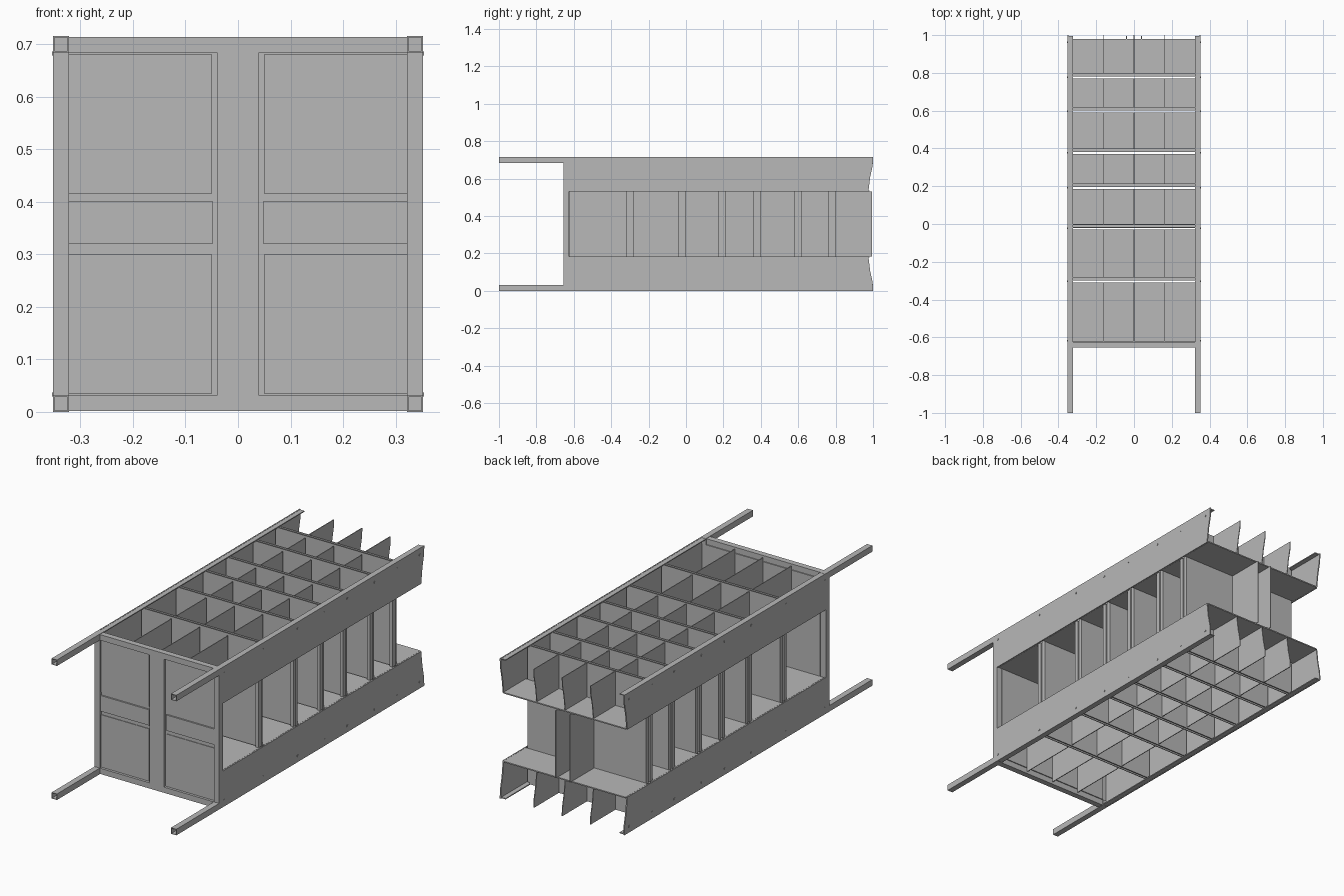
import bpy, bmesh

if "Cube" in bpy.data.objects:
    bpy.data.objects.remove(bpy.data.objects["Cube"], do_unlink=True)

steel = bpy.data.materials.new("grey_steel")
GREY = (0.48, 0.48, 0.48, 1)
steel.diffuse_color = GREY
steel.use_nodes = True
steel.node_tree.nodes["Principled BSDF"].inputs["Base Color"].default_value = GREY

HALF_W, HEIGHT, T = 0.352, 0.715, 0.006
DECK = 0.53                      # height of the upper tray floor
FRAME_Y = -0.655                 # front of the base frame
SHELVES = [-0.30, -0.02, 0.195, 0.38, 0.60, 0.78]
GAP = 0.01


def add_box(bm, x, y, z):
    made = bmesh.ops.create_cube(bm, size=1)["verts"]
    for v in made:
        v.co = [lo + (c + 0.5) * (hi - lo) for c, (lo, hi) in zip(v.co, (x, y, z))]
    return made


def add_sheet(bm, x, outline):
    """Extrude a (y, z) outline across the x range."""
    face = bm.faces.new([bm.verts.new((x[0], y, z)) for y, z in outline])
    out = bmesh.ops.extrude_face_region(bm, geom=[face])["geom"]
    bmesh.ops.translate(bm, vec=(x[1] - x[0], 0, 0),
                        verts=[g for g in out if isinstance(g, bmesh.types.BMVert)])


def finish(name, bm, flip_x=False, flip_z=False):
    """Mirror the part across the middle of the rack where asked, and store it."""
    for axis, on, centre in ((0, flip_x, 0), (2, flip_z, HEIGHT / 2)):
        if on:
            copy = bmesh.ops.duplicate(bm, geom=bm.verts[:] + bm.edges[:] + bm.faces[:])
            for g in copy["geom"]:
                if isinstance(g, bmesh.types.BMVert):
                    g.co[axis] = 2 * centre - g.co[axis]
    bmesh.ops.recalc_face_normals(bm, faces=bm.faces[:])
    mesh = bpy.data.meshes.new(name)
    bm.to_mesh(mesh)
    bm.free()
    mesh.materials.append(steel)
    obj = bpy.data.objects.new(name, mesh)
    bpy.context.collection.objects.link(obj)
    return obj


def end_profile(start, low, high):
    """Sheet outline whose open end leans outward."""
    return [(start, low), (0.975, low), (0.985, low + 0.08),
            (0.998, low + 0.14), (1.0, high), (start, high)]


# Square tube legs with hollow ends
bm = bmesh.new()
add_box(bm, (0.322, HALF_W), (-1, -0.62), (HEIGHT - 0.031, HEIGHT))
bm.normal_update()
end = [f for f in bm.faces if f.normal.y < -0.9]
bmesh.ops.inset_region(bm, faces=end, thickness=0.004)
pushed = bmesh.ops.extrude_face_region(bm, geom=end)["geom"]
bmesh.ops.translate(bm, vec=(0, 0.1, 0), verts=[g for g in pushed if isinstance(g, bmesh.types.BMVert)])
bmesh.ops.delete(bm, geom=end, context="FACES")
finish("legs", bm, True, True)

# Base frame: rails above and below, posts at the sides
bm = bmesh.new()
add_box(bm, (-0.322, 0.322), (FRAME_Y, -0.625), (HEIGHT - 0.031, HEIGHT - 0.002))
finish("base_rails", bm, flip_z=True)
bm = bmesh.new()
add_box(bm, (0.322, HALF_W), (FRAME_Y, -0.625), (0.031, HEIGHT - 0.031))
finish("base_posts", bm, flip_x=True)

# Base panel with its raised centre post and cross bars
bm = bmesh.new()
add_box(bm, (-0.322, 0.322), (-0.642, -0.62), (0.031, HEIGHT - 0.031))
finish("base_panel", bm)
bm = bmesh.new()
add_box(bm, (-0.04, 0.04), (FRAME_Y, -0.642), (0.031, HEIGHT - 0.031))
finish("base_centre_post", bm)
bm = bmesh.new()
add_box(bm, (0.048, 0.322), (-0.65, -0.642), (0.32, 0.40))
finish("base_cross_bars", bm, flip_x=True)
bm = bmesh.new()
add_box(bm, (0.05, 0.322), (-0.645, -0.642), (0.415, HEIGHT - 0.034))
finish("base_quarter_plates", bm, True, True)

# Side strips with a folded lip along the outer edges
bm = bmesh.new()
add_sheet(bm, (HALF_W - T, HALF_W), end_profile(FRAME_Y + 0.03, DECK, HEIGHT))
finish("side_strips", bm, True, True)
bm = bmesh.new()
add_box(bm, (0.322, HALF_W), (-0.62, 0.995), (HEIGHT - T, HEIGHT - 0.001))
finish("side_lips", bm, True, True)

# Shelf plates, each with narrow rims above and below
bm = bmesh.new()
for y in SHELVES:
    add_box(bm, (-0.335, 0.335), (y, y + 0.02), (0.012, HEIGHT - 0.012))
finish("shelves", bm)
bm = bmesh.new()
for y in SHELVES:
    for edge in (y, y + 0.016):
        add_box(bm, (-0.325, 0.325), (edge, edge + 0.004), (HEIGHT - 0.012, HEIGHT - 0.004))
finish("shelf_rims", bm, flip_z=True)

# Side posts between the open windows
bm = bmesh.new()
for y in SHELVES:
    add_box(bm, (0.325, 0.342), (y - 0.022, y), (0.185, DECK))
finish("window_posts", bm, flip_x=True)

# Trays and dividers in each bay
starts = [-0.62] + [y + 0.02 for y in SHELVES]
ends = [y - GAP for y in SHELVES] + [0.98]
floors, fins, walls = bmesh.new(), bmesh.new(), bmesh.new()
for a, b in zip(starts, ends):
    last = b == ends[-1]
    add_box(floors, (-0.345, 0.345), (a, b), (DECK, DECK + T))
    add_box(walls, (0.038, 0.042), (a, 0.995 if last else b), (0.185, DECK))
    for x in (-0.16, 0, 0.16):
        if last:
            add_sheet(fins, (x - 0.002, x + 0.002), end_profile(a, DECK, HEIGHT - 0.004))
        else:
            add_box(fins, (x - 0.002, x + 0.002), (a, b), (DECK, HEIGHT - 0.01))
finish("tray_floors", floors, flip_z=True)
finish("tray_dividers", fins, flip_z=True)
finish("centre_walls", walls, flip_x=True)

# Small bolt heads on the side strips
bm = bmesh.new()
for y in [-0.615] + SHELVES + [0.965]:
    add_box(bm, (HALF_W, HALF_W + 0.002), (y - 0.006, y + 0.002), (0.678, 0.686))
finish("bolt_heads", bm, True, True)
